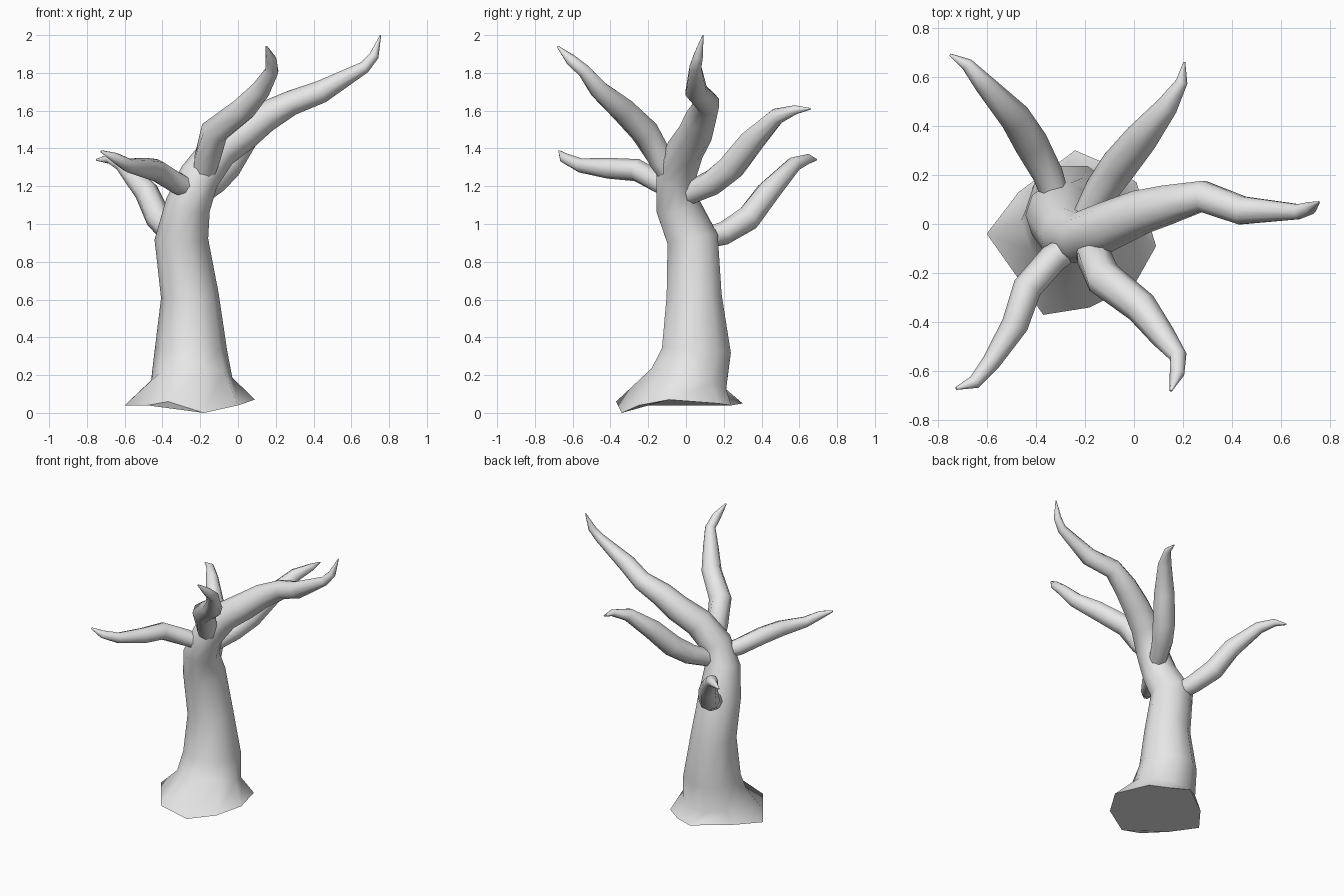
import bpy, bmesh, math
from mathutils import Vector

cube = bpy.data.objects.get("Cube")
if cube:
    bpy.data.objects.remove(cube, do_unlink=True)

bark = bpy.data.materials.new("pale_grey_bark")
bark.use_nodes = True
GREY = (0.8, 0.8, 0.8, 1)
bark.diffuse_color = GREY
bark.node_tree.nodes["Principled BSDF"].inputs["Base Color"].default_value = GREY


def ring(path, i, radius, sides, ref):
    """Points of a ring square to the path at point i."""
    t = (path[min(i + 1, len(path) - 1)] - path[max(i - 1, 0)]).normalized()
    v = (ref - t * ref.dot(t)).normalized()
    u = v.cross(t)
    angles = [math.tau * k / sides for k in range(sides)]
    return [path[i] + (u * math.cos(a) + v * math.sin(a)) * radius for a in angles]


def loft(name, rings, crease=55):
    """Skin a list of rings into one closed, smooth shaded object."""
    bm = bmesh.new()
    loops = [[bm.verts.new(p) for p in r] for r in rings]
    n = len(loops[0])
    for a, b in zip(loops, loops[1:]):
        for k in range(n):
            j = (k + 1) % n
            bm.faces.new((a[k], a[j], b[j], b[k]))
    bm.faces.new(loops[0][::-1])
    bm.faces.new(loops[-1])
    bmesh.ops.recalc_face_normals(bm, faces=bm.faces)
    mesh = bpy.data.meshes.new(name)
    bm.to_mesh(mesh)
    bm.free()
    mesh.materials.append(bark)
    obj = bpy.data.objects.new(name, mesh)
    bpy.context.collection.objects.link(obj)
    bpy.ops.object.select_all(action="DESELECT")
    obj.select_set(True)
    bpy.context.view_layer.objects.active = obj
    bpy.ops.object.shade_smooth_by_angle(angle=math.radians(crease))


# Trunk: irregular root outline, then rings bending into the leading limb
roots = [(.09, -.09, .07), (.01, .17, .05), (-.1, .24, .04), (-.24, .3, .05),
         (-.47, .13, .05), (-.6, -.04, .04), (-.48, -.21, .04), (-.37, -.37, .06),
         (-.18, -.34, 0), (0, -.25, .04)]
trunk = [  # x, y, z, radius
    (-.245, .015, .18, .215), (-.25, .055, .33, .192), (-.255, .043, .62, .153),
    (-.3, .035, .92, .142), (-.265, -.045, 1.1, .12), (-.205, -.055, 1.25, .108),
    (-.1, -.005, 1.39, .1), (.03, .05, 1.48, .092), (.14, .08, 1.565, .082),
    (.28, .113, 1.64, .066), (.44, .055, 1.7, .06), (.67, .05, 1.83, .032),
    (.72, .065, 1.89, .026), (.755, .09, 2, .003)]
path = [Vector(p[:3]) for p in trunk]
rings = [[Vector(p) for p in roots]]
rings += [ring(path, i, p[3], 10, Vector((0, 1, 0))) for i, p in enumerate(trunk)]
loft("trunk_and_leading_limb", rings)

# Side branches: a path of points with tapering radii
branches = {
    "front_left_branch": [
        (-.19, -.07, 1.23, .055), (-.165, -.13, 1.34, .072), (-.125, -.22, 1.49, .076),
        (.03, -.34, 1.61, .068), (.12, -.46, 1.71, .052), (.18, -.54, 1.81, .036),
        (.175, -.61, 1.87, .03), (.15, -.68, 1.94, .005)],
    "front_right_branch": [
        (-.24, -.08, 1.18, .052), (-.33, -.14, 1.22, .06), (-.435, -.26, 1.285, .06),
        (-.485, -.41, 1.295, .055), (-.58, -.56, 1.31, .038), (-.65, -.645, 1.35, .028),
        (-.725, -.67, 1.385, .006)],
    "back_right_branch": [
        (-.31, .08, .92, .055), (-.35, .2, .95, .062), (-.42, .33, 1.03, .07),
        (-.485, .435, 1.17, .064), (-.61, .57, 1.315, .042), (-.68, .65, 1.345, .026),
        (-.75, .69, 1.34, .005)],
    "back_left_branch": [
        (-.2, .01, 1.16, .06), (-.13, .14, 1.22, .07), (-.06, .24, 1.3, .075),
        (.03, .35, 1.44, .068), (.135, .48, 1.57, .045), (.195, .58, 1.605, .024),
        (.205, .66, 1.61, .004)],
}
for name, points in branches.items():
    path = [Vector(p[:3]) for p in points]
    loft(name, [ring(path, i, p[3], 8, Vector((0, 0, 1)))
                for i, p in enumerate(points)])
